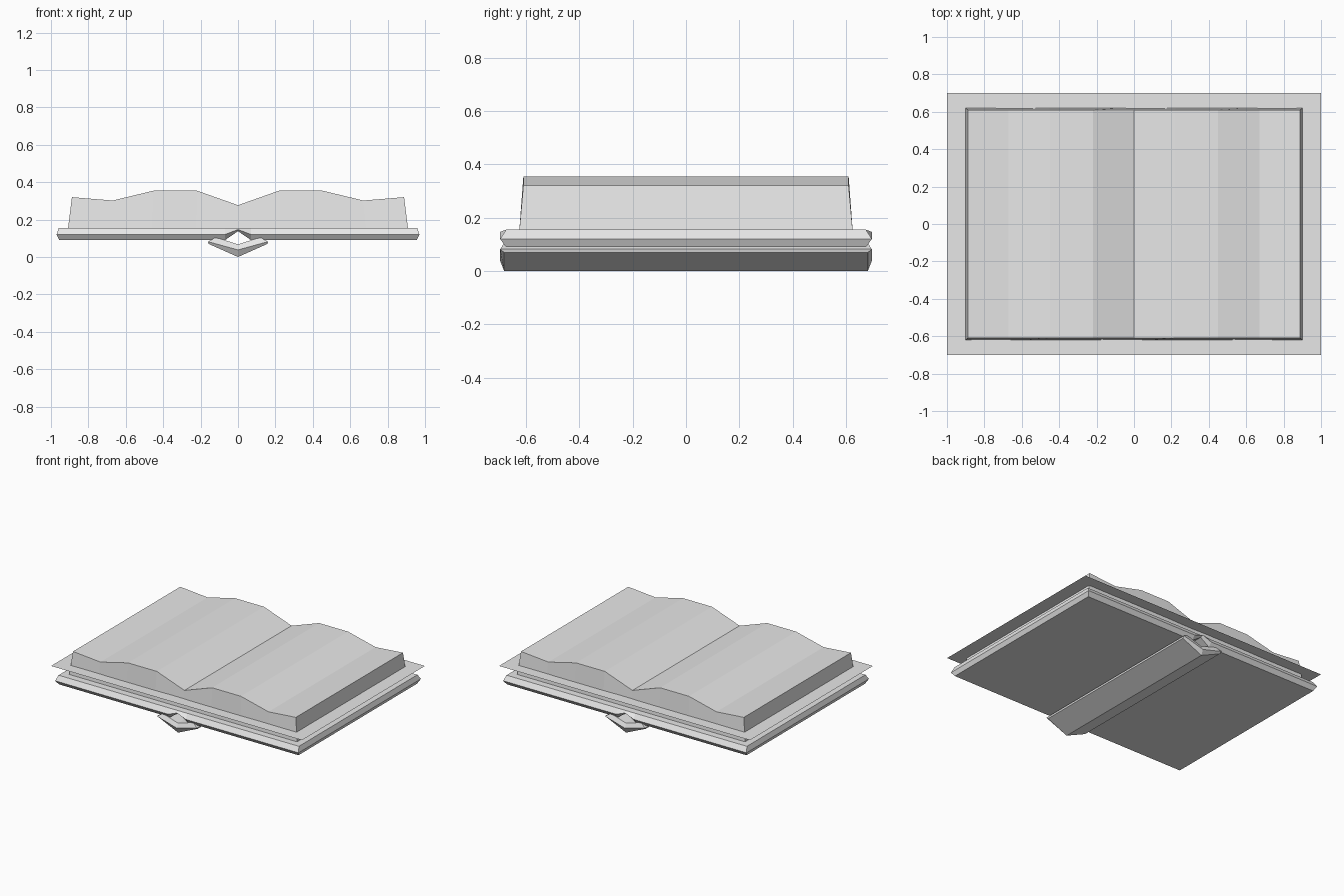
import bpy
import bmesh

if "Cube" in bpy.data.objects:
    bpy.data.objects.remove(bpy.data.objects["Cube"])

paper = bpy.data.materials.new("plain_grey")
paper.diffuse_color = (0.8, 0.8, 0.8, 1)
paper.use_nodes = True
paper.node_tree.nodes["Principled BSDF"].inputs["Base Color"].default_value = paper.diffuse_color


def finish(name, bm):
    bmesh.ops.recalc_face_normals(bm, faces=bm.faces[:])
    mesh = bpy.data.meshes.new(name)
    bm.to_mesh(mesh)
    bm.free()
    mesh.materials.append(paper)
    obj = bpy.data.objects.new(name, mesh)
    bpy.context.collection.objects.link(obj)
    return obj


def mirrored(half):
    """Mirror (x, z) points, listed from the centre outwards, across x = 0."""
    return [(-x, z) for x, z in reversed(half[1:])] + half


def loft(name, layers):
    """Stack layers of (half profile, half depth) into a closed slab."""
    bm = bmesh.new()
    rows = []
    for half, depth in layers:
        pts = mirrored(half)
        rows.append([[bm.verts.new((x, y, z)) for x, z in pts]
                     for y in (-depth, depth)])
    # Bottom and top skins
    for front, back in (rows[0], rows[-1]):
        for i in range(len(front) - 1):
            bm.faces.new((front[i], front[i + 1], back[i + 1], back[i]))
    # Walls between neighbouring layers
    for low, high in zip(rows, rows[1:]):
        a = low[0] + low[1][::-1]
        b = high[0] + high[1][::-1]
        for i in range(len(a)):
            j = (i + 1) % len(a)
            bm.faces.new((a[i], a[j], b[j], b[i]))
    return finish(name, bm)


# Wavy page block, tapering slightly towards the top
wave = [(0, 0.277), (0.22, 0.355), (0.45, 0.355), (0.67, 0.302), (0.888, 0.32)]
base = [(x * 1.023, 0.155) for x, z in wave]
loft("page_block", [(base, 0.625), (wave, 0.61)])

# Cover board with pointed rim and a hinge notch under the middle
loft("cover", [
    ([(0, 0.138), (0.07, 0.09), (0.955, 0.09)], 0.675),
    ([(0, 0.147), (0.07, 0.12), (0.97, 0.12)], 0.697),
    ([(0, 0.155), (0.07, 0.155), (0.958, 0.155)], 0.675),
])

# Folded spine below the cover
loft("spine", [
    ([(0, 0.0), (0.157, 0.07)], 0.682),
    ([(0, 0.038), (0.16, 0.082)], 0.697),
    ([(0, 0.068), (0.12, 0.105)], 0.682),
])

# Thin sheet projecting around the pages
bm = bmesh.new()
bm.faces.new([bm.verts.new((x, y, 0.22))
              for x, y in ((-1, -0.7), (1, -0.7), (1, 0.7), (-1, 0.7))])
finish("end_sheet", bm)
